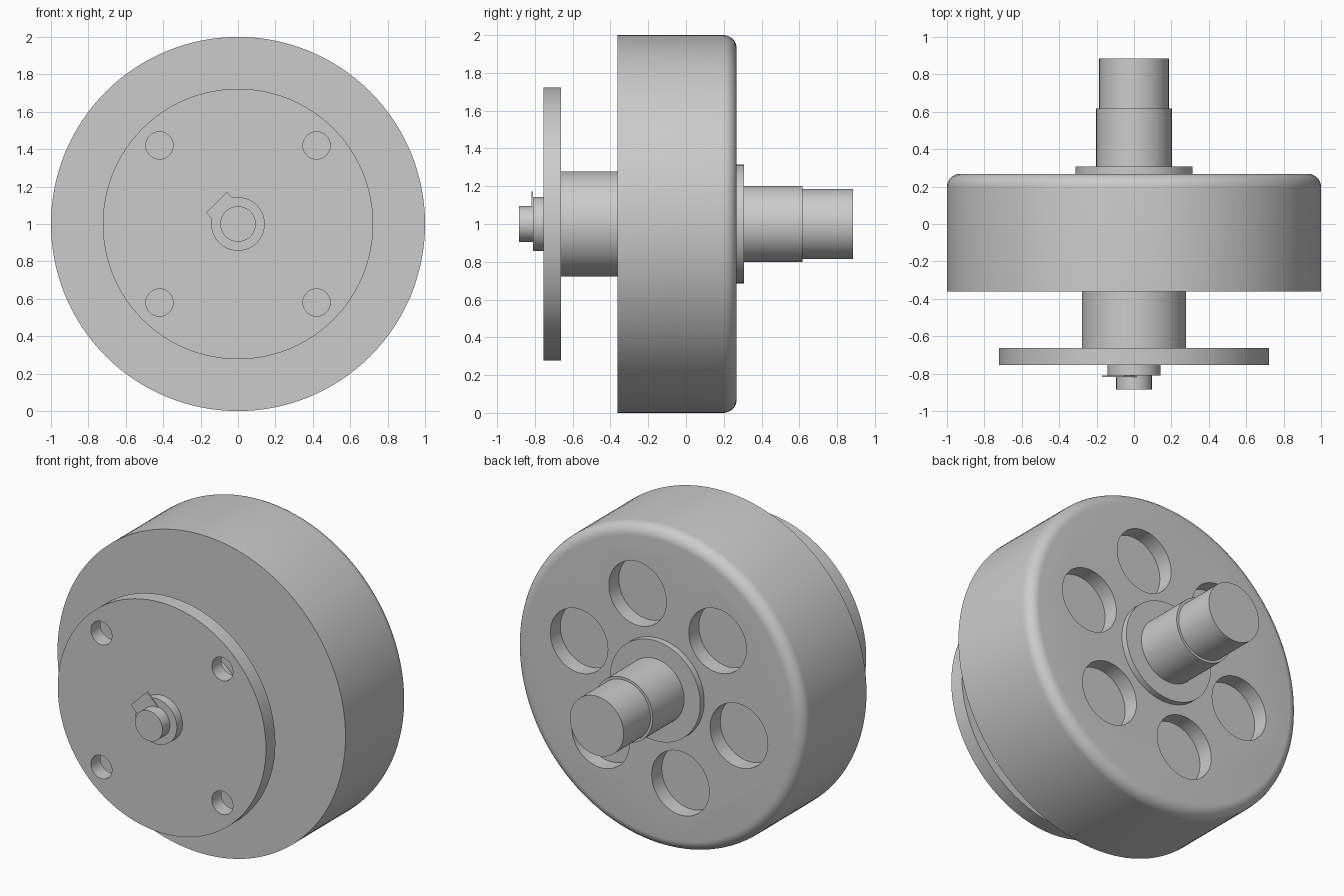
import bpy, bmesh, math
from mathutils import Matrix

if "Cube" in bpy.data.objects:
    bpy.data.objects.remove(bpy.data.objects["Cube"], do_unlink=True)

AXIS_Z = 1.0

grey = bpy.data.materials.new("machined grey")
grey.use_nodes = True
grey.diffuse_color = (0.6, 0.6, 0.6, 1)
grey.node_tree.nodes["Principled BSDF"].inputs["Base Color"].default_value = (0.6, 0.6, 0.6, 1)


def add_object(name, bm):
    bmesh.ops.recalc_face_normals(bm, faces=bm.faces)
    mesh = bpy.data.meshes.new(name)
    bm.to_mesh(mesh)
    bm.free()
    obj = bpy.data.objects.new(name, mesh)
    mesh.materials.append(grey)
    bpy.context.collection.objects.link(obj)
    return obj


def lathe(name, profile, x=0.0, z=0.0, segments=96):
    """Turn (radius, y) points into a closed solid around an axis along y."""
    bm = bmesh.new()
    rings = []
    for radius, y in profile:
        ring = []
        for i in range(segments):
            a = math.tau * i / segments
            ring.append(bm.verts.new((x + radius * math.cos(a), y, AXIS_Z + z + radius * math.sin(a))))
        rings.append(ring)
    for low, high in zip(rings, rings[1:]):
        for i in range(segments):
            j = (i + 1) % segments
            bm.faces.new((low[i], low[j], high[j], high[i]))
    bm.faces.new(rings[0])
    bm.faces.new(rings[-1])
    return add_object(name, bm)


def cylinder(name, radius, y0, y1, **kw):
    return lathe(name, [(radius, y0), (radius, y1)], **kw)


def drill(obj, count, pitch, start, radius, y0, y1):
    """Cut a ring of round holes and bake the result."""
    cutters = []
    for i in range(count):
        a = math.radians(start) + math.tau * i / count
        cutter = cylinder("hole_cutter", radius, y0, y1, segments=48,
                          x=pitch * math.cos(a), z=pitch * math.sin(a))
        cutter.hide_render = True
        mod = obj.modifiers.new("hole", "BOOLEAN")
        mod.operation = "DIFFERENCE"
        mod.solver = "EXACT"
        mod.object = cutter
        cutters.append(cutter)
    graph = bpy.context.evaluated_depsgraph_get()
    baked = bpy.data.meshes.new_from_object(obj.evaluated_get(graph))
    obj.modifiers.clear()
    obj.data = baked
    for cutter in cutters:
        bpy.data.objects.remove(cutter, do_unlink=True)


# Drum with a rounded rear rim and six shallow round pockets
FILLET, REAR = 0.07, 0.268
rim = [(1 - FILLET + FILLET * math.cos(t), REAR - FILLET + FILLET * math.sin(t))
       for t in (math.pi / 2 * i / 8 for i in range(9))]
drum = lathe("drum", [(1.0, -0.362)] + rim, segments=128)
drill(drum, 6, 0.575, 15, 0.2, REAR - 0.1, REAR + 0.1)

# Mounting flange with four through holes
flange = cylinder("mounting_flange", 0.723, -0.755, -0.662)
drill(flange, 4, 0.594, 45, 0.073, -0.85, -0.55)

# Turned parts along the axis
parts = [
    drum, flange,
    cylinder("neck", 0.279, -0.67, -0.355),
    cylinder("front_hub", 0.143, -0.811, -0.75),
    cylinder("front_stub", 0.095, -0.885, -0.80),
    cylinder("rear_collar", 0.314, 0.26, 0.307),
    lathe("rear_shaft", [(0.202, 0.30), (0.202, 0.618), (0.186, 0.618), (0.186, 0.885)]),
]

# Thin locating tab, pointing diagonally up from the stub
bm = bmesh.new()
bmesh.ops.create_cube(bm, size=1, matrix=Matrix.Translation((0, -0.814, AXIS_Z))
                      @ Matrix.Rotation(math.radians(-135), 4, "Y")
                      @ Matrix.Translation((0.082, 0, 0))
                      @ Matrix.Diagonal((0.164, 0.008, 0.158, 1)))
parts.append(add_object("locating_tab", bm))

# Smooth curved walls, keep machined edges sharp
bpy.ops.object.select_all(action="DESELECT")
for part in parts:
    part.select_set(True)
bpy.context.view_layer.objects.active = drum
bpy.ops.object.shade_smooth_by_angle(angle=math.radians(30))
